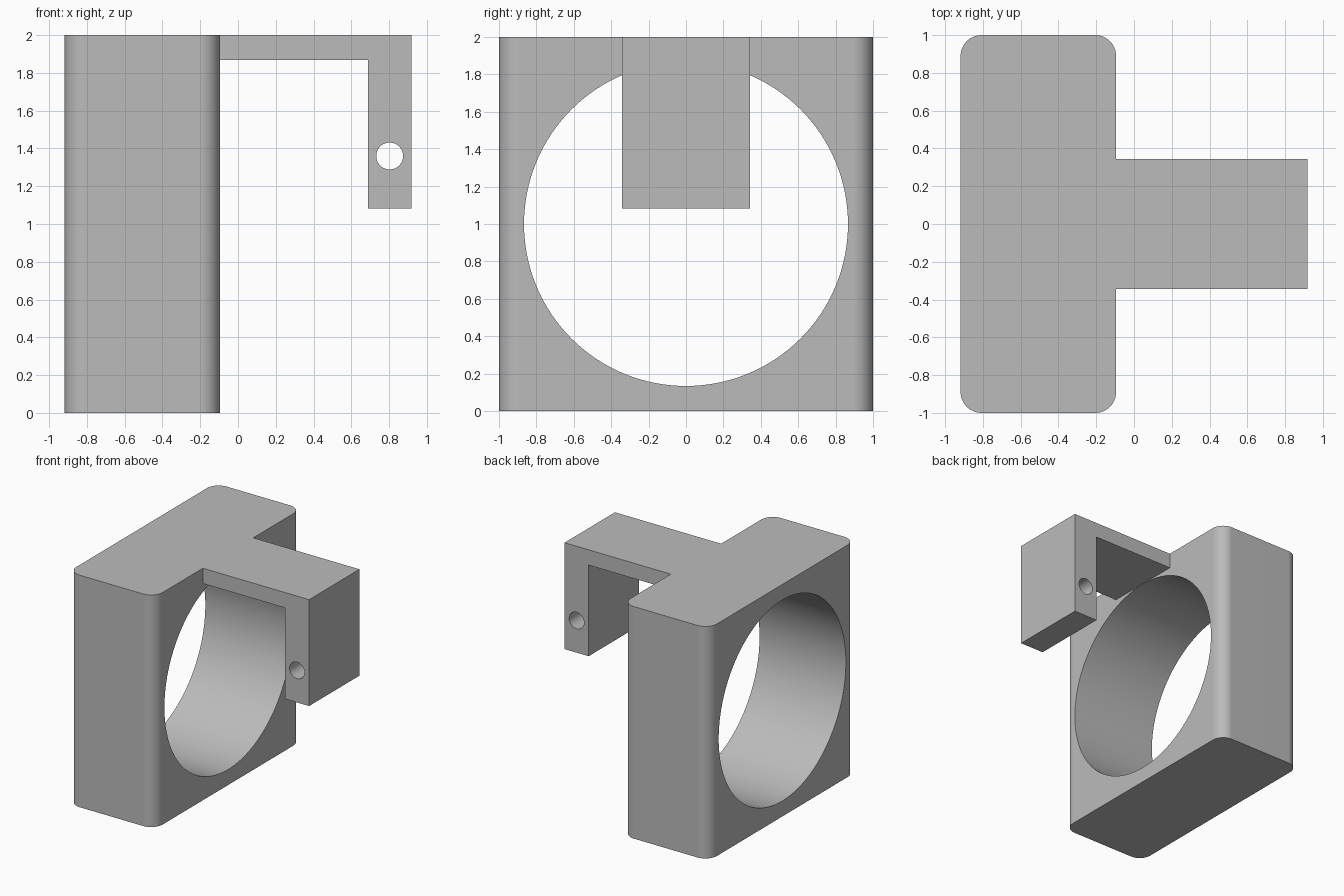
import bpy
import bmesh
from math import radians, sin, cos, tau
from mathutils import Vector

if "Cube" in bpy.data.objects:
    bpy.data.objects.remove(bpy.data.objects["Cube"], do_unlink=True)

GREY = (0.5, 0.5, 0.5, 1.0)
grey = bpy.data.materials.new("plain grey")
grey.use_nodes = True
grey.diffuse_color = GREY
grey.node_tree.nodes["Principled BSDF"].inputs["Base Color"].default_value = GREY

# Maps an outline point and a depth to space, for each extrusion axis
PLACE = {
    "x": lambda u, v, d: Vector((d, u, v)),
    "y": lambda u, v, d: Vector((u, d, v)),
    "z": lambda u, v, d: Vector((u, v, d)),
}


def prism(name, outline, axis, start, end):
    """Extrude a closed outline along an axis into a solid."""
    bm = bmesh.new()
    face = bm.faces.new([bm.verts.new(PLACE[axis](u, v, start)) for u, v in outline])
    extruded = bmesh.ops.extrude_face_region(bm, geom=[face], use_keep_orig=True)
    moved = [g for g in extruded["geom"] if isinstance(g, bmesh.types.BMVert)]
    bmesh.ops.translate(bm, verts=moved, vec=PLACE[axis](0, 0, end - start))
    bmesh.ops.recalc_face_normals(bm, faces=bm.faces)
    mesh = bpy.data.meshes.new(name)
    bm.to_mesh(mesh)
    bm.free()
    mesh.materials.append(grey)
    obj = bpy.data.objects.new(name, mesh)
    bpy.context.collection.objects.link(obj)
    return obj


def arc(cx, cy, radius, begin, sweep, steps):
    return [(cx + radius * cos(begin + sweep * i / steps),
             cy + radius * sin(begin + sweep * i / steps)) for i in range(steps + 1)]


def rounded_rectangle(x0, x1, y0, y1, r):
    centres = [(x1 - r, y1 - r), (x0 + r, y1 - r), (x0 + r, y0 + r), (x1 - r, y0 + r)]
    points = []
    for i, (cx, cy) in enumerate(centres):
        points += arc(cx, cy, r, i * tau / 4, tau / 4, 12)
    return points


def drill(obj, centre, radius, axis, start, end, steps):
    """Cut a round hole right through a part."""
    circle = arc(*centre, radius, 0, tau, steps)[:-1]
    cutter = prism("drill_cutter", circle, axis, start, end)
    cutter.hide_render = True
    cut = obj.modifiers.new("hole", "BOOLEAN")
    cut.operation = "DIFFERENCE"
    cut.solver = "EXACT"
    cut.object = cutter
    bpy.context.view_layer.objects.active = obj
    bpy.ops.object.modifier_apply(modifier=cut.name)
    bpy.data.objects.remove(cutter, do_unlink=True)


# Upright block with rounded vertical corners and a large bore
left, face_x = -0.918, -0.095
block = prism("ring_block", rounded_rectangle(left, face_x, -1, 1, 0.11), "z", 0, 2)
drill(block, (0, 1), 0.866, "x", -1.2, 0.2, 128)

# Hooked arm at the top, with a pin hole through its hanging end
tip, inner = 0.918, 0.688
hook = [(face_x, 2), (face_x, 1.868), (inner, 1.868), (inner, 1.083), (tip, 1.083), (tip, 2)]
arm = prism("hooked_arm", hook, "y", -0.343, 0.343)
drill(arm, (0.803, 1.36), 0.071, "y", -0.5, 0.5, 48)

# Smooth curved walls, crisp edges
for part in (block, arm):
    bpy.ops.object.select_all(action="DESELECT")
    part.select_set(True)
    bpy.context.view_layer.objects.active = part
    bpy.ops.object.shade_smooth_by_angle(angle=radians(30))
    part.modifiers.new("even_shading", "WEIGHTED_NORMAL").keep_sharp = True
